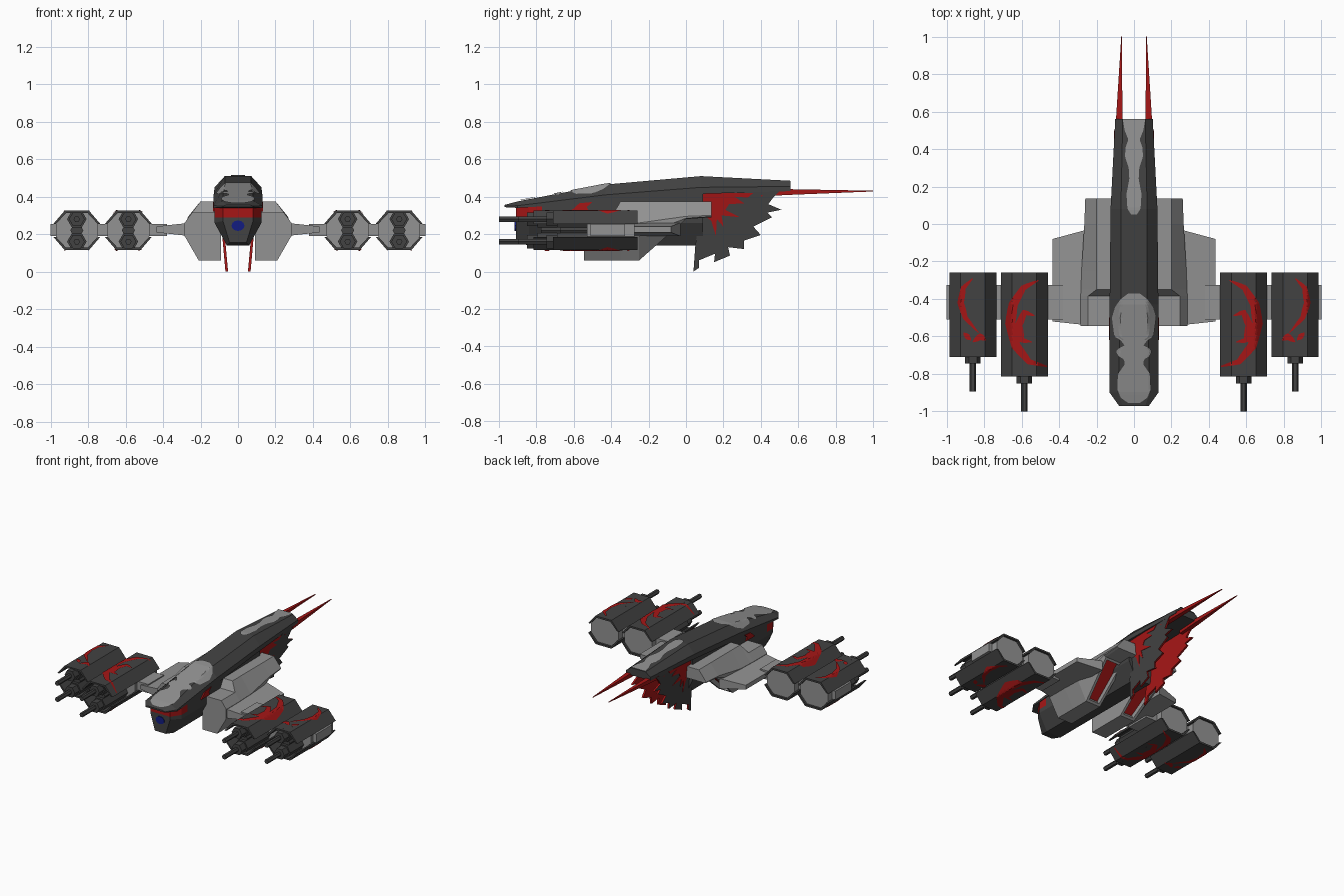
import bpy, bmesh, math
from mathutils import Vector

if "Cube" in bpy.data.objects:
    bpy.data.objects.remove(bpy.data.objects["Cube"])


def material(name, rgb):
    m = bpy.data.materials.new(name)
    m.diffuse_color = (*rgb, 1)
    m.use_nodes = True
    m.node_tree.nodes["Principled BSDF"].inputs["Base Color"].default_value = m.diffuse_color
    return m


DARK = material("dark_grey", (0.055, 0.055, 0.055))
LIGHT = material("light_grey", (0.29, 0.29, 0.29))
RED = material("red", (0.38, 0.008, 0.008))
BLUE = material("blue", (0.006, 0.012, 0.22))


def finish(name, bm, mats, mirror=False, rule=None):
    """Turn a bmesh into an object; rule(face) picks the material slot."""
    bmesh.ops.recalc_face_normals(bm, faces=bm.faces)
    bm.normal_update()
    if rule:
        for f in bm.faces:
            f.material_index = rule(f)
    me = bpy.data.meshes.new(name)
    bm.to_mesh(me)
    bm.free()
    for m in mats:
        me.materials.append(m)
    ob = bpy.data.objects.new(name, me)
    bpy.context.collection.objects.link(ob)
    if mirror:
        ob.modifiers.new("mirror", 'MIRROR').use_mirror_merge = False
    return ob


def loft(rings):
    """Closed rings joined by quads, capped at both ends."""
    bm = bmesh.new()
    vs = [[bm.verts.new(p) for p in r] for r in rings]
    n = len(rings[0])
    for a, b in zip(vs, vs[1:]):
        for i in range(n):
            bm.faces.new((a[i], a[(i + 1) % n], b[(i + 1) % n], b[i]))
    bm.faces.new(vs[0])
    bm.faces.new(vs[-1])
    return bm


def prism(sec, y0, y1):
    """Extrude an x-z section along y."""
    return loft([[(x, y, z) for x, z in sec] for y in (y0, y1)])


def sheet(rows):
    """Open grid surface."""
    bm = bmesh.new()
    vs = [[bm.verts.new(p) for p in r] for r in rows]
    for a, b in zip(vs, vs[1:]):
        for i in range(len(a) - 1):
            bm.faces.new((a[i], a[i + 1], b[i + 1], b[i]))
    return bm


def table(rows, y):
    """Linear interpolation in rows sorted by their first value."""
    for a, b in zip(rows, rows[1:]):
        if y <= b[0]:
            t = (y - a[0]) / (b[0] - a[0])
            return [p + (q - p) * t for p, q in zip(a, b)][1:]
    return list(rows[-1][1:])


# Upper hull: y, half width, deck half width, deck z, shoulder z, bottom z
HULL = [(-0.97, .08, .06, .356, .350, .344), (-0.90, .13, .085, .375, .352, .34),
        (-0.43, .13, .07, .465, .41, .37), (0.08, .125, .07, .51, .45, .415),
        (0.56, .10, .06, .485, .455, .43)]
rings = []
for y, w, d, zt, zs, zb in HULL:
    half = [(d, zt), (w, zs), (w, zb)]
    rings.append([(x, y, z) for x, z in half] + [(-x, y, z) for x, z in half[::-1]])
finish("upper_hull", loft(rings), [DARK])


def deck_z(x, y):
    w, d, zt, zs, zb = table(HULL, y)
    t = max(0, abs(x) - d) / (w - d)
    return zt + (zs - zt) * t + 0.006


# Pale camouflage panels draped over the deck: y, half width
FRONT = [(-.955, .03), (-.93, .07), (-.88, .09), (-.8, .085), (-.75, .05), (-.725, .05),
         (-.7, .09), (-.67, .095), (-.65, .05), (-.62, .07), (-.6, .105), (-.5, .118),
         (-.44, .10), (-.4, .07), (-.37, .03)]
REAR = [(.05, .015), (.08, .035), (.16, .04), (.24, .025), (.3, .028), (.36, .048),
        (.41, .045), (.45, .03), (.5, .05), (.56, .06)]
for name, outline in (("front_deck_panel", FRONT), ("rear_deck_panel", REAR)):
    rows = []
    n = 40
    for k in range(n + 1):
        y = outline[0][0] + (outline[-1][0] - outline[0][0]) * k / n
        w = table(outline, y)[0]
        rows.append([(w * i / 8, y, deck_z(w * i / 8, y)) for i in range(-8, 9)])
    finish(name, sheet(rows), [LIGHT])

# Lower hull with red cheeks: y, half width, top z, mid z, bottom half width, bottom z
rings = []
for y, w, zt, zm, b, zb in [(-.91, .08, .345, .27, .045, .155), (-.84, .125, .35, .26, .06, .14),
                            (-.43, .125, .39, .26, .06, .14), (.09, .118, .43, .26, .06, .14)]:
    half = [(w, zt), (w, zm), (b, zb)]
    rings.append([(x, y, z) for x, z in half] + [(-x, y, z) for x, z in half[::-1]])
bm = loft(rings)
for co, no in (((0, 0, .29), (0, 0, 1)), ((0, -.77, 0), (0, 1, 0))):
    bmesh.ops.bisect_plane(bm, geom=bm.verts[:] + bm.edges[:] + bm.faces[:], plane_co=co, plane_no=no)
finish("lower_hull", bm, [DARK, RED],
       rule=lambda f: int(f.calc_center_median().z > .29 and f.calc_center_median().y < -.77))

# Blue sensor eye on the nose
circle = [(.035 * math.cos(i * math.tau / 12), .245 + .028 * math.sin(i * math.tau / 12)) for i in range(12)]
finish("nose_eye", prism(circle, -.916, -.9), [BLUE])

# Red slash on each flank
slash = [(-.62, .32), (-.57, .365), (-.5, .372), (-.53, .345), (-.52, .32)]
finish("flank_mark", loft([[(x, y, z) for y, z in slash] for x in (.12, .133)]), [RED], True)


# Engine pods with a red exhaust let into the slanted rear underside
def pod_ring(y, zb, xb, zl, xs, zh, xt, zt):
    return [(.09, y, zb), (xb, y, zb), (xs, y, zl), (xs, y, zh), (xt, y, zt), (.09, y, zt)]


bm = loft([pod_ring(-.545, .06, .21, .19, .285, .26, .245, .315),
           pod_ring(-.385, .06, .21, .19, .285, .26, .245, .315),
           pod_ring(-.35, .06, .21, .19, .283, .26, .20, .375),
           pod_ring(-.25, .06, .21, .19, .28, .26, .20, .375),
           pod_ring(0, .28, .245, .285, .265, .295, .20, .375),
           pod_ring(.135, .29, .245, .295, .26, .30, .20, .375)])
bmesh.ops.recalc_face_normals(bm, faces=bm.faces)
bm.normal_update()
vent = [f for f in bm.faces if f.normal.y > .4 and f.normal.z < -.4 and abs(f.normal.x) < .2]
bmesh.ops.inset_region(bm, faces=vent, thickness=.025, depth=0)
bmesh.ops.inset_region(bm, faces=vent, thickness=.004, depth=-.03)
for f in vent:
    f.material_index = 1
finish("engine_pod", bm, [LIGHT, RED], True)

# Stub wings and the cross arms that carry the guns
finish("stub_wing", loft([[(x, a, .225 - h), (x, b, .225 - h), (x, b, .225 + h), (x, a, .225 + h)]
                          for x, a, b, h in ((.25, -.54, -.03, .036), (.435, -.52, -.08, .016))]),
       [LIGHT], True)
finish("gun_arm", prism([(.38, .19), (1, .19), (1, .255), (.38, .255)], -.51, -.325), [LIGHT], True)


# Gun pods: split dark shells, pale core, twin barrels
def hexagon(cx, cz, r):
    return [(cx + r * math.cos(i * math.pi / 3), cz + r * math.sin(i * math.pi / 3)) for i in range(6)]


def ribbon(name, path, width, cx, side):
    """Tapered red stripe draped on a gun shell (side 1 top, -1 underside)."""
    pts = [Vector(a).lerp(Vector(b), k / 4) for a, b in zip(path, path[1:]) for k in range(4)]
    pts.append(Vector(path[-1]))
    rows = []
    for i, p in enumerate(pts):
        t = (pts[min(i + 1, len(pts) - 1)] - pts[max(i - 1, 0)]).normalized()
        w = width * (.12 + .88 * math.sin(math.pi * i / (len(pts) - 1)))
        row = []
        for k in range(-3, 4):
            q = p + Vector((-t.y, t.x)) * (w * k / 6)
            x = max(-.124, min(.124, q.x - cx))
            z = .105 - max(0, abs(x) - .065) * 7 / 6 + .005
            row.append((cx + x, q.y, .22 + side * z))
        rows.append(row)
    finish(name, sheet(rows), [RED], True)


def gun(label, cx, front, marks):
    for side, part in ((1, "upper"), (-1, "lower")):
        outer = [(-.125, .035), (-.065, .105), (.065, .105), (.125, .035)]
        inner = [(.111, .035), (.058, .092), (-.058, .092), (-.111, .035)]
        sec = [(cx + x, .22 + side * z) for x, z in outer + inner]
        finish(f"{label}_{part}_shell", prism(sec, front, -.26), [DARK], True)
        z = .22 + side * .06
        for bit, r, y0, y1 in (("housing", .052, front + .02, -.5), ("collar", .042, front - .035, front + .03),
                               ("barrel", .017, front - .185, front)):
            finish(f"{label}_{part}_{bit}", prism(hexagon(cx, z, r), y0, y1), [DARK], True)
        for path, width in marks:
            ribbon(f"{label}_{part}_mark", path, width, cx, side)
    finish(f"{label}_spine", prism(hexagon(cx, .22, .035), front + .04, -.5), [DARK], True)
    core = [(-.112, .033), (-.06, .094), (.06, .094), (.112, .033),
            (.112, -.033), (.06, -.094), (-.06, -.094), (-.112, -.033)]
    finish(f"{label}_core", prism([(cx + x, .22 + z) for x, z in core], -.53, -.275), [LIGHT], True)


gun("inner_gun", .585, -.815, [
    ([(.51, -.30), (.59, -.34), (.645, -.43), (.66, -.53), (.63, -.65), (.56, -.735), (.465, -.76)], .055),
    ([(.53, -.49), (.585, -.47), (.615, -.54), (.60, -.62), (.545, -.63)], .04)])
gun("outer_gun", .86, -.71, [
    ([(.86, -.29), (.91, -.34), (.925, -.42), (.90, -.50), (.83, -.58)], .035),
    ([(.79, -.62), (.82, -.60), (.86, -.63)], .035),
    ([(.87, -.62), (.91, -.58)], .03)])

# Ragged tail fins: red inside and on the edges, dark outside
FIN = [(.09, .43), (.05, .14), (.04, 0), (.07, .02), (.07, .06), (.155, .095), (.15, .05), (.235, .085),
       (.225, .13), (.31, .12), (.31, .165), (.40, .195), (.36, .24), (.46, .29), (.435, .315),
       (.51, .33), (.44, .36), (.47, .40), (.50, .43)]


def fin_x(z):
    return .06 + .09 * z


finish("tail_fin", loft([[(fin_x(z) + o, y, z) for y, z in FIN] for o in (-.007, .007)]),
       [RED, DARK], True, lambda f: int(f.normal.x > .9))

# Red splash on the outside of each fin
SPLASH = [(.08, .42), (.36, .42), (.33, .395), (.26, .40), (.31, .365), (.23, .36), (.21, .33), (.29, .29),
          (.19, .30), (.20, .24), (.165, .28), (.16, .19), (.135, .27), (.10, .30), (.08, .34)]
finish("fin_splash", loft([[(fin_x(z) + o, y, z) for y, z in SPLASH] for o in (.005, .010)]), [RED], True)

# Long red tail spikes
finish("tail_spike", loft([[(c - w, y, .43 - a), (c + w, y, .43 - a), (c + w, y, .43 + b), (c - w, y, .43 + b)]
                           for y, c, w, a, b in ((.40, .085, .019, .028, .012), (.56, .079, .017, .02, .01),
                                                 (1, .066, .002, .002, .002))]), [RED], True)
